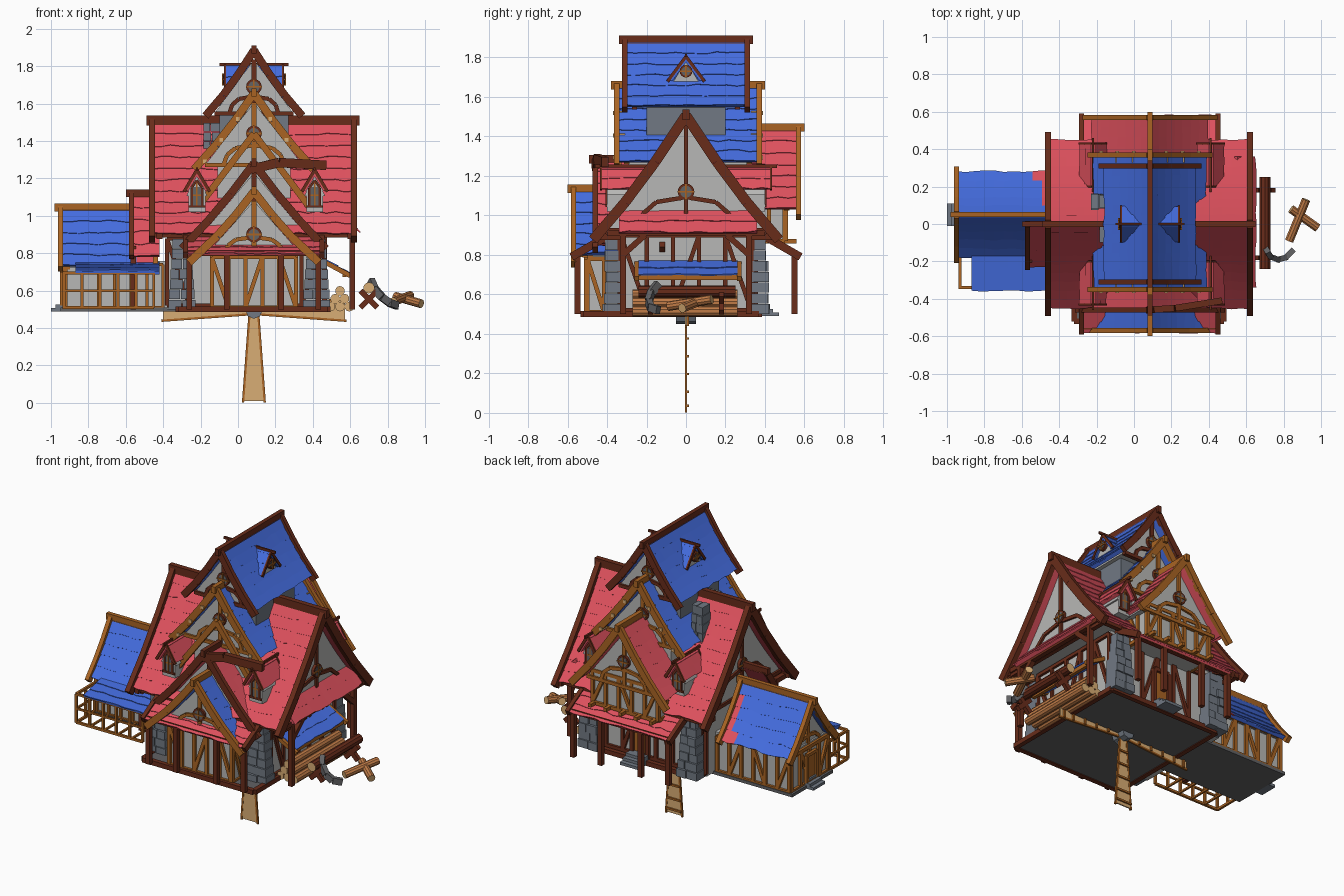
import bpy, bmesh, math, random
from mathutils import Vector as V, Matrix

if "Cube" in bpy.data.objects:
    bpy.data.objects.remove(bpy.data.objects["Cube"])
random.seed(4)
CX = 0.085  # centre line of the front-to-back wings


def material(name, rgb):
    m = bpy.data.materials.new(name)
    m.diffuse_color = (*[(c / 255) ** 2.2 for c in rgb], 1)
    m.use_nodes = True
    m.node_tree.nodes["Principled BSDF"].inputs["Base Color"].default_value = m.diffuse_color
    return m


RED, BLUE = material("red_tile", (222, 82, 94)), material("blue_tile", (70, 108, 222))
DARK, TAN = material("dark_wood", (104, 48, 32)), material("tan_wood", (168, 100, 40))
PALE, LOG = material("pale_wood", (216, 172, 116)), material("log_wood", (190, 122, 72))
STONE, SLAB = material("stone", (112, 120, 130)), material("floor_grey", (98, 98, 100))
WALL = material("plaster", (182, 182, 180))


def finish(name, bm, *mats):
    bmesh.ops.recalc_face_normals(bm, faces=bm.faces[:])
    me = bpy.data.meshes.new(name)
    bm.to_mesh(me)
    bm.free()
    for m in mats:
        me.materials.append(m)
    bpy.context.collection.objects.link(bpy.data.objects.new(name, me))


def hexa(bm, low, top, mi=0):
    v = [bm.verts.new(p) for p in list(low) + list(top)]
    for f in ((3, 2, 1, 0), (4, 5, 6, 7), (0, 1, 5, 4), (1, 2, 6, 5), (2, 3, 7, 6), (3, 0, 4, 7)):
        bm.faces.new([v[i] for i in f]).material_index = mi


def box(name, x0, x1, y0, y1, z0, z1, mat):
    bm = bmesh.new()
    ring = lambda z: [(x0, y0, z), (x1, y0, z), (x1, y1, z), (x0, y1, z)]
    hexa(bm, ring(z0), ring(z1))
    finish(name, bm, mat)


def beams(name, segs, w, h, mat):
    bm = bmesh.new()
    for a, b in segs:
        a, b = V(a), V(b)
        d = (b - a).normalized()
        side = d.cross(V((0, 0, 1)) if abs(d.z) < .99 else V((0, 1, 0))).normalized()
        up = side.cross(d) * h / 2
        side = side * w / 2
        ring = lambda p: [p - side - up, p + side - up, p + side + up, p - side + up]
        hexa(bm, ring(a), ring(b))
    finish(name, bm, mat)


def logs(name, segs, r, bark, end=PALE, n=10):
    bm = bmesh.new()
    for a, b in segs:
        a, b = V(a), V(b)
        q = (b - a).to_track_quat('Z', 'Y').to_matrix().to_4x4()
        bmesh.ops.create_cone(bm, cap_ends=True, segments=n, radius1=r, radius2=r,
                              depth=(b - a).length, matrix=Matrix.Translation((a + b) / 2) @ q)
    for f in bm.faces:
        f.material_index = int(len(f.verts) > 4)
    finish(name, bm, bark, end)


# One tiled roof slope: wavy courses of overlapping tiles on a thin deck
def slope(name, r0, r1, e0, e1, mat, sag=0.0, mix=None):
    r0, r1, e0, e1 = map(V, (r0, r1, e0, e1))
    rows = max(1, round((e0 - r0).length / .072))
    cols = max(2, round((r1 - r0).length / .05))
    nrm = (r1 - r0).cross(e0 - r0).normalized()
    nrm = nrm if nrm.z > 0 else -nrm
    P = lambda s, t, o: (r0 + (r1 - r0) * s) * (1 - t) + (e0 + (e1 - e0) * s) * t + nrm * (o - sag * 4 * t * (1 - t))
    bm = bmesh.new()
    for i in range(rows):
        a, b = i / rows, (i + 1) / rows
        deck = lambda o: [P(0, a, o), P(1, a, o), P(1, b, o), P(0, b, o)]
        hexa(bm, deck(-.018), deck(0))
        wave = [b + random.uniform(.02, .22) / rows for _ in range(cols + 1)]
        for k in range(cols):
            s, u = k / cols, (k + 1) / cols
            tile = lambda o, q: [P(s, a, o), P(u, a, o), P(u, wave[k + 1], q), P(s, wave[k], q)]
            hexa(bm, tile(0, 0), tile(.003, .008), int(bool(mix) and random.random() < (s - .72) * 3))
    finish(name, bm, mat, mix or mat)


# Round window showing on both faces of a wall, with crossed glazing bars
def round_window(name, M, s, z, r):
    out = M(0, 1, 0) - M(0, 0, 0)
    logs(name + "_frame", [(M(0, s, z) - out * .018, M(0, s, z) + out * .018)], r, DARK, DARK, 16)
    logs(name + "_pane", [(M(0, s, z) - out * .02, M(0, s, z) + out * .02)], r * .72, SLAB, SLAB, 16)
    beams(name + "_bars", [seg for o in (-.021, .021) for seg in (
        (M(-r, s + o, z), M(r, s + o, z)), (M(0, s + o, z - r), M(0, s + o, z + r)))], .009, .009, TAN)


# Complete gable roof: two slopes, bargeboards, ridge beam, end walls with timber framing
def gable(name, axis, c, half, zr, ze, s0, s1, mat, trim, wall=None, win=(), sag=.012, ext=1.1, bw=.034, mix=None, framed=True):
    M = (lambda u, s, z: V((s, c + u, z))) if axis == 'x' else (lambda u, s, z: V((c + u, s, z)))
    segs = [(M(0, s0 - .03, zr + .005), M(0, s1 + .03, zr + .005))]
    Z = lambda t: zr + (ze - zr) * t - sag * 5 * t * (1 - t)
    for g in (-1, 1):
        slope(f"{name}_tiles_{'left' if g < 0 else 'right'}", M(0, s0, zr), M(0, s1, zr),
              M(g * half, s0, ze), M(g * half, s1, ze), mat, sag, mix)
        for s in (s0, s1):
            ts = (0, .35, .7, ext)
            segs += [(M(g * half * t, s, Z(t)), M(g * half * u, s, Z(u))) for t, u in zip(ts, ts[1:])]
    beams(name + "_bargeboards_and_ridge", segs, bw * .8, bw * 1.25, trim)
    if not wall:
        return
    top, hb, zb = zr - .05 * min(1, half * 5), half * .9, ze + (zr - ze) * .1 - .045
    bm = bmesh.new()
    tri = [[bm.verts.new(M(u, s, z)) for u, z in ((-hb, zb), (hb, zb), (0, top))] for s in wall]
    bm.faces.new(tri[0])
    bm.faces.new(tri[1])
    for i in range(3):
        j = (i + 1) % 3
        bm.faces.new((tri[0][i], tri[0][j], tri[1][j], tri[1][i]))
    finish(name + "_gable_wall", bm, WALL)
    segs, h = [], top - zb
    for s in wall:
        segs += [(M(-hb, s, zb), M(hb, s, zb)), (M(0, s, zb), M(0, s, top))]
        for g in (-1, 1):
            arc = [M(g * hb * u, s, zb + h * v) for u, v in ((.62, 0), (.55, .16), (.38, .27), (.05, .31))]
            segs += list(zip(arc, arc[1:]))
    if framed:
        beams(name + "_framing", segs, .026, .022, trim)
    for i, (s, z) in enumerate(zip(wall, win)):
        if z:
            round_window(f"{name}_window_{i}", M, s, z, .042 if half > .2 else .032)


# Half-timbering along a straight wall between two plan points
def timber(name, a, b, z0, z1, n, mat, w=.022, brace=True):
    a, b = V((*a, 0)), V((*b, 0))
    at = lambda k, z: a.lerp(b, k / n) + V((0, 0, z))
    segs = [(at(0, z), at(n, z)) for z in (z0, z1)] + [(at(k, z0), at(k, z1)) for k in range(n + 1)]
    if brace:
        segs += [(at(k, z0), at(k + 1, z1)) if k % 4 else (at(k, z1), at(k + 1, z0)) for k in range(0, n, 2)]
    beams(name, segs, w, w, mat)


# Floors and walls
box("main_floor", -.32, .48, -.52, .37, .49, .51, SLAB)
box("wing_floor", -.95, -.32, -.16, .26, .49, .51, SLAB)
box("main_walls", -.38, .46, -.33, .33, .5, .95, WALL)
box("front_wing_walls", -.14, .31, -.5, -.3, .5, .84, WALL)
box("back_room_walls", -.15, .32, .25, .5, .86, 1.09, WALL)
box("upper_room_walls", -.11, .28, -.29, .31, .95, 1.36, WALL)
box("tower_stone", -.1, .27, -.2, .2, 1.35, 1.62, STONE)
box("left_wing_walls", -.92, -.38, -.14, .24, .5, .76, WALL)

# Roofs from bottom to top
gable("main_roof", 'x', 0, .44, 1.505, .91, -.46, .62, RED, DARK, (-.4, .56), (1.12, 1.12), .02, 1.07, .042)
gable("left_wing_roof", 'x', .05, .22, 1.04, .74, -.95, -.44, BLUE, TAN, (-.91, -.5), (), mix=RED)
gable("front_wing_roof", 'y', CX, .28, 1.13, .81, -.57, -.25, BLUE, TAN, (-.51, -.3), (.9,), ext=1.24)
gable("front_upper_roof", 'y', CX, .35, 1.28, .86, -.46, -.12, RED, DARK, (-.41, -.2))
gable("back_roof", 'y', CX, .3, 1.44, 1.04, .1, .57, RED, TAN, (.2, .51), (None, 1.2), ext=1.15)
gable("upper_roof", 'y', CX, .29, 1.655, 1.28, -.35, .37, BLUE, TAN, (-.3, .32), (1.44, 1.44))
gable("tower_roof", 'y', CX, .235, 1.885, 1.56, -.31, .31, BLUE, DARK, (-.26, .26), (1.69, 1.69))
gable("tower_dormer", 'x', 0, .085, 1.805, 1.69, -.07, .24, BLUE, DARK, (-.06, .23), (1.73, 1.73), 0, bw=.013, framed=False)
for x in (-.22, .41):
    for g, side in ((-1, "front"), (1, "back")):
        n = f"{side}_dormer_{'left' if x < 0 else 'right'}"
        gable(n, 'y', x, .062, 1.245, 1.14, *sorted((g * .43, g * .2)), RED, DARK, sorted((g * .4, g * .22)), (), 0, bw=.014, framed=False)
        box(n + "_wall", x - .045, x + .045, *sorted((g * .4, g * .2)), 1.02, 1.15, WALL)
        y = g * .402
        beams(n + "_window", [((x + d, y, 1.05), (x + d, y, 1.15)) for d in (-.028, .028)] + [((x - .045, y, 1.05), (x + .045, y, 1.05)),
              ((x - .028, y, 1.15), (x, y, 1.19)), ((x + .028, y, 1.15), (x, y, 1.19))], .013, .013, DARK)
        box(n + "_pane", x - .025, x + .025, y - .003, y + .003, 1.05, 1.155, SLAB)
        beams(n + "_bars", [((x, y, 1.05), (x, y, 1.18)), ((x - .028, y, 1.11), (x + .028, y, 1.11))], .008, .01, TAN)

# Small red annex slope against the left gable
slope("left_annex_tiles", (-.57, 0, 1.115), (-.42, 0, 1.115), (-.57, -.22, .79), (-.42, -.22, .79), RED)
beams("left_annex_trim", [((-.6, 0, 1.12), (-.42, 0, 1.12)), ((-.57, 0, 1.12), (-.57, -.23, .78))], .028, .04, DARK)

# Skirt and porch roofs
for g, side in ((-1, "front"), (1, "back")):
    slope(side + "_skirt_roof", (-.28, g * .4, .9), (.45, g * .4, .9), (-.28, g * .57, .8), (.45, g * .57, .8), RED)
    beams(side + "_skirt_trim", [((x, g * .38, .905), (x, g * .58, .79)) for x in (-.28, .45)], .026, .04, DARK)
slope("gable_skirt_roof", (.55, -.34, 1.03), (.55, .36, 1.03), (.64, -.34, .92), (.64, .36, .92), RED)
slope("lean_to_roof", (-.87, -.15, .75), (-.42, -.15, .75), (-.87, -.35, .705), (-.42, -.35, .705), BLUE)
slope("log_awning_roof", (.46, -.24, .77), (.46, .26, .77), (.58, -.24, .7), (.58, .26, .7), BLUE)
beams("awning_frame", [((.46, y, .755), (.6, y, .68)) for y in (-.25, .27)] + [((.57, -.25, .685), (.57, .27, .685))], .022, .025, TAN)

# Broken beam lying from the front gable to the right dormer, and exposed rafters
beams("broken_beam", [((.07, -.46, 1.25), (.22, -.45, 1.285)), ((.22, -.45, 1.285), (.47, -.41, 1.27))], .035, .05, DARK)
beams("exposed_rafters", [((CX, -.34, 1.44), (CX + g * .31, -.34, 1.03)) for g in (-1, 1)], .025, .035, TAN)
beams("upper_jetty_ends", [((CX + d, y - .04, z), (CX + d, y + .04, z)) for d in (-.22, -.11, 0, .11, .22)
                           for y, z in ((.52, .87), (-.51, .8))], .022, .022, TAN)
beams("purlin_ends", [((CX + g * .29 * t, s - .03, 1.63 - .375 * t), (CX + g * .29 * t, s + .03, 1.63 - .375 * t))
                      for g in (-1, 1) for t in (.3, .6, .9) for s in (-.34, .36)], .02, .02, PALE)

# Wall framing
timber("front_wing_framing", (-.14, -.505), (.31, -.505), .51, .78, 5, TAN)
for x, n in ((-.14, "left"), (.31, "right")):
    timber(f"front_wing_{n}_framing", (x, -.5), (x, -.33), .51, .78, 2, TAN)
    timber(f"back_room_{n}_framing", (x + (.01 if x > 0 else -.01), .34), (x + (.01 if x > 0 else -.01), .5), .87, 1.08, 2, TAN)
timber("back_room_framing", (-.15, .505), (.32, .505), .87, 1.08, 5, TAN)
timber("main_right_framing", (.465, -.33), (.465, .33), .52, .9, 5, DARK)
timber("main_back_framing", (-.38, .335), (.46, .335), .52, .88, 7, DARK)
timber("main_front_framing", (-.38, -.335), (.46, -.335), .52, .88, 7, DARK)
timber("wing_back_framing", (-.92, .245), (-.4, .245), .51, .74, 6, TAN)
timber("wing_front_framing", (-.92, -.145), (-.4, -.145), .51, .74, 6, TAN, .016, False)
timber("wing_end_framing", (-.925, -.14), (-.925, .24), .51, .74, 4, TAN)

# Porch posts, rails and fence
posts = [((x, y, .5), (x, y, .81)) for x in (-.26, -.06, .23, .43) for y in (-.55, .55)]
posts += [((.61, y, .5), (.61, y, .92)) for y in (-.32, .32)] + [((-.56, -.19, .5), (-.56, -.19, .84))]
posts += [((.61, y, .8), (.61, y - y * .35, .9)) for y in (-.32, .32)]
posts += [((-.28, y, .8), (.45, y, .8)) for y in (-.55, .55)] + [((.61, -.4, .91), (.61, .4, .91))]
posts += [((x, y, .89), (x, y * .7, .89)) for x in (-.42, .6) for y in (-.45, .45)]
posts += [((-.46, y, .9), (.62, y, .9)) for y in (-.42, .42)]
beams("porch_posts_and_beams", posts, .03, .03, DARK)
timber("lean_to_fence", (-.93, -.34), (-.45, -.34), .51, .695, 5, TAN, .015, False)
timber("lean_to_end_fence", (-.93, -.34), (-.93, -.15), .51, .695, 2, TAN, .015, False)
beams("fence_mid_rails", [((-.93, -.34, .6), (-.45, -.34, .6)), ((-.93, -.34, .6), (-.93, -.15, .6))] +
      [((x, -.34, .51), (x, -.15, .51)) for x in (-.83, -.73, -.63, -.53)], .012, .012, TAN)
beams("floor_border", [((-.32, y, .5), (.48, y, .5)) for y in (-.52, .37)] + [((x, -.52, .5), (x, .37, .5)) for x in (-.32, .48)], .03, .03, DARK)

# Doors and steps
box("back_door", .03, .14, .33, .35, .51, .76, TAN)
timber("back_door_frame", (.03, .352), (.14, .352), .52, .77, 1, DARK, .025, False)
box("wing_door", -.94, -.92, 0, .1, .51, .69, TAN)
timber("wing_door_frame", (-.942, 0), (-.942, .1), .52, .7, 1, TAN, .02, False)
for i in range(3):
    box(f"wing_step_{i}", -1 + .025 * i, -.93, -.01, .11, .49 + .018 * i, .508 + .018 * i, STONE)
    box(f"back_step_{i}", .02, .15, .34, .47 - .03 * i, .49 + .018 * i, .508 + .018 * i, STONE)

# Stone corner piers and chimneys built from uneven courses
bm = bmesh.new()
piers = [(x, y, .5, .88, .145, .09, .7) for x in (-.3, .42) for y in (-.37, .37)]
for x, y, z0, z1, w0, w1, dep in piers + [(-.19, .12, 1.1, 1.5, .08, .08, 1), (-.14, -.05, 1.3, 1.5, .09, .09, 1)]:
    n = round((z1 - z0) / .055)
    for k in range(n):
        w = (w0 + (w1 - w0) * k / n) / 2
        za, zb = z0 + (z1 - z0) * k / n, z0 + (z1 - z0) * (k + .94) / n
        m = random.uniform(-.3, .3) * w
        for a, b in ((-w, m - .002), (m + .002, w)):
            d = w * dep + random.uniform(-.008, .008)
            ring = lambda z: [(x + a, y - d, z), (x + b, y - d, z), (x + b, y + d, z), (x + a, y + d, z)]
            hexa(bm, ring(za), ring(zb))
finish("stone_piers_and_chimneys", bm, STONE)

# Mill sails under the floor: four tapered blades on a stone hub
bm = bmesh.new()
edge = []
for k in range(4):
    R = Matrix.Translation((CX, 0, .497)) @ Matrix.Rotation(k * math.pi / 2, 4, 'Y')
    pt = lambda w, d, y=0: R @ V((w, y, -d))
    quad = lambda y: [pt(-.022, .04, y), pt(.022, .04, y), pt(.054, .487, y), pt(-.054, .487, y)]
    hexa(bm, quad(-.004), quad(.004))
    edge += [(pt(g * .024, .03), pt(g * .058, .495)) for g in (-1, 1)]
    edge += [(pt(-.02 - .08 * d, d, .008), pt(.02 + .08 * d, d, .008)) for d in (.12, .21, .3, .39, .46)]
finish("mill_sail_boards", bm, PALE)
beams("mill_sail_frames", edge, .012, .012, TAN)
logs("mill_hub", [((CX, -.05, .495), (CX, .05, .495))], .045, STONE, STONE, 8)

# Wood store, sawhorse, loose logs and curved blade on the right
logs("stacked_logs", [((.495 + .05 * i + .025 * r, -.27, .515 + .042 * r), (.495 + .05 * i + .025 * r, .26, .515 + .042 * r))
                      for r in range(3) for i in range(3 - r)], .026, LOG)
logs("sawhorse_log", [((.7, -.24, .615), (.7, .25, .615))], .03, DARK)
beams("sawhorse_legs", [((.7 - g * .045, y, .51), (.7 + g * .045, y, .6)) for g in (-1, 1) for y in (-.18, .18)], .025, .03, DARK)
logs("loose_logs", [((.83, -.09, .54), (.92, .13, .575)), ((.84, .08, .57), (.98, -.02, .53))], .024, LOG)
arc = [(.71, -.14, .655), (.73, -.175, .61), (.77, -.19, .565), (.81, -.18, .535), (.85, -.14, .52)]
beams("curved_blade", list(zip(arc, arc[1:])), .03, .04, SLAB)
